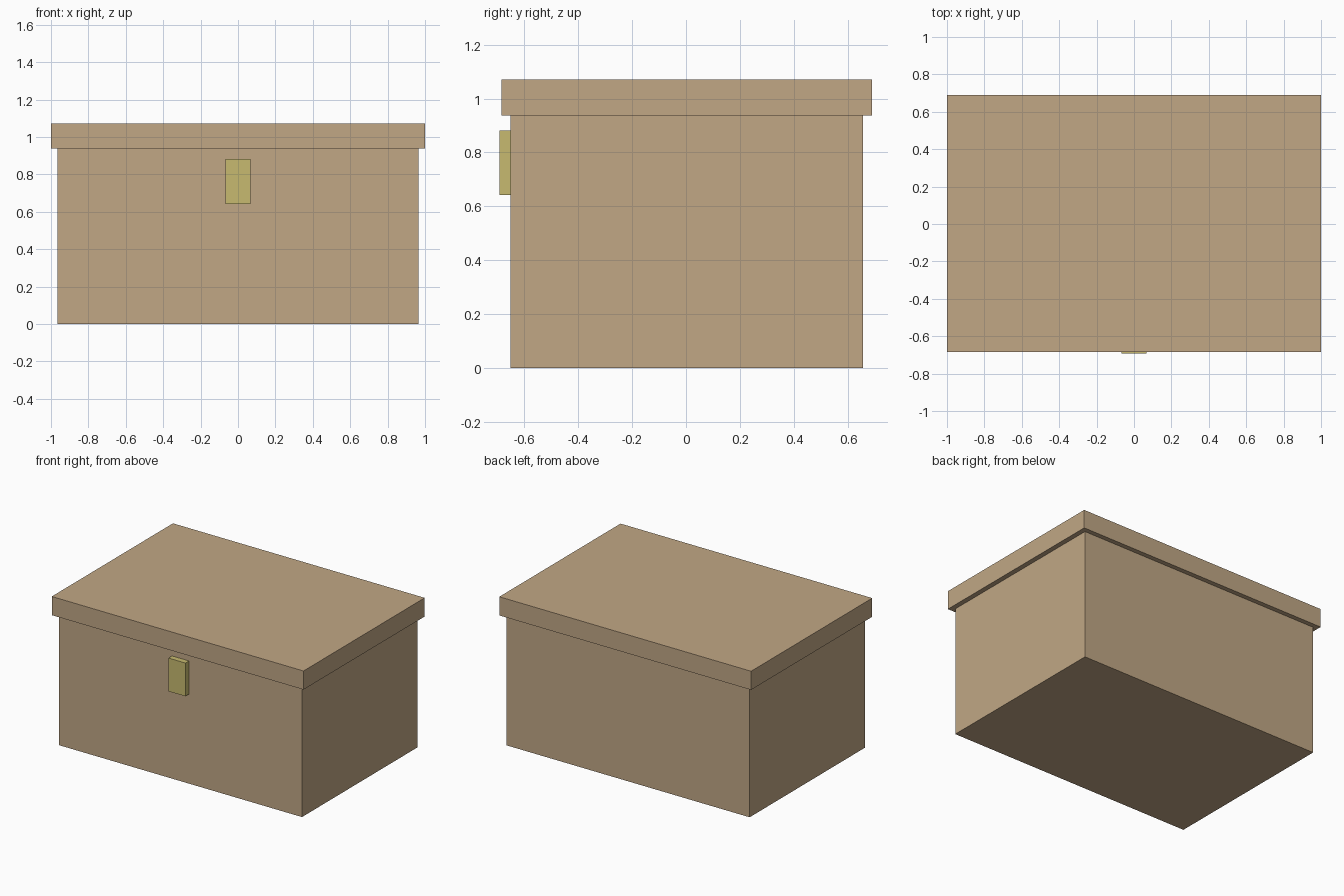
import bpy

if "Cube" in bpy.data.objects:
    bpy.data.objects.remove(bpy.data.objects["Cube"])


def material(name, color):
    mat = bpy.data.materials.new(name)
    mat.diffuse_color = (*color, 1.0)
    mat.use_nodes = True
    mat.node_tree.nodes["Principled BSDF"].inputs["Base Color"].default_value = mat.diffuse_color
    return mat


def box(name, low, high, mat):
    """Box spanning two opposite corners."""
    center = [(a + b) / 2 for a, b in zip(low, high)]
    size = [b - a for a, b in zip(low, high)]
    bpy.ops.mesh.primitive_cube_add(size=1, location=center)
    obj = bpy.context.object
    obj.name = name
    obj.scale = size
    bpy.ops.object.transform_apply(location=False, rotation=False, scale=True)
    obj.data.materials.append(mat)
    return obj


wood = material("tan_wood", (0.533, 0.386, 0.235))
brass = material("dull_brass", (0.571, 0.491, 0.162))

# Chest body
box("chest_body", (-0.965, -0.652, 0.0), (0.965, 0.656, 0.937), wood)
# Overhanging lid
box("lid", (-1.0, -0.685, 0.937), (1.0, 0.69, 1.071), wood)
# Latch plate on the front
box("latch", (-0.067, -0.692, 0.642), (0.067, -0.652, 0.881), brass)
